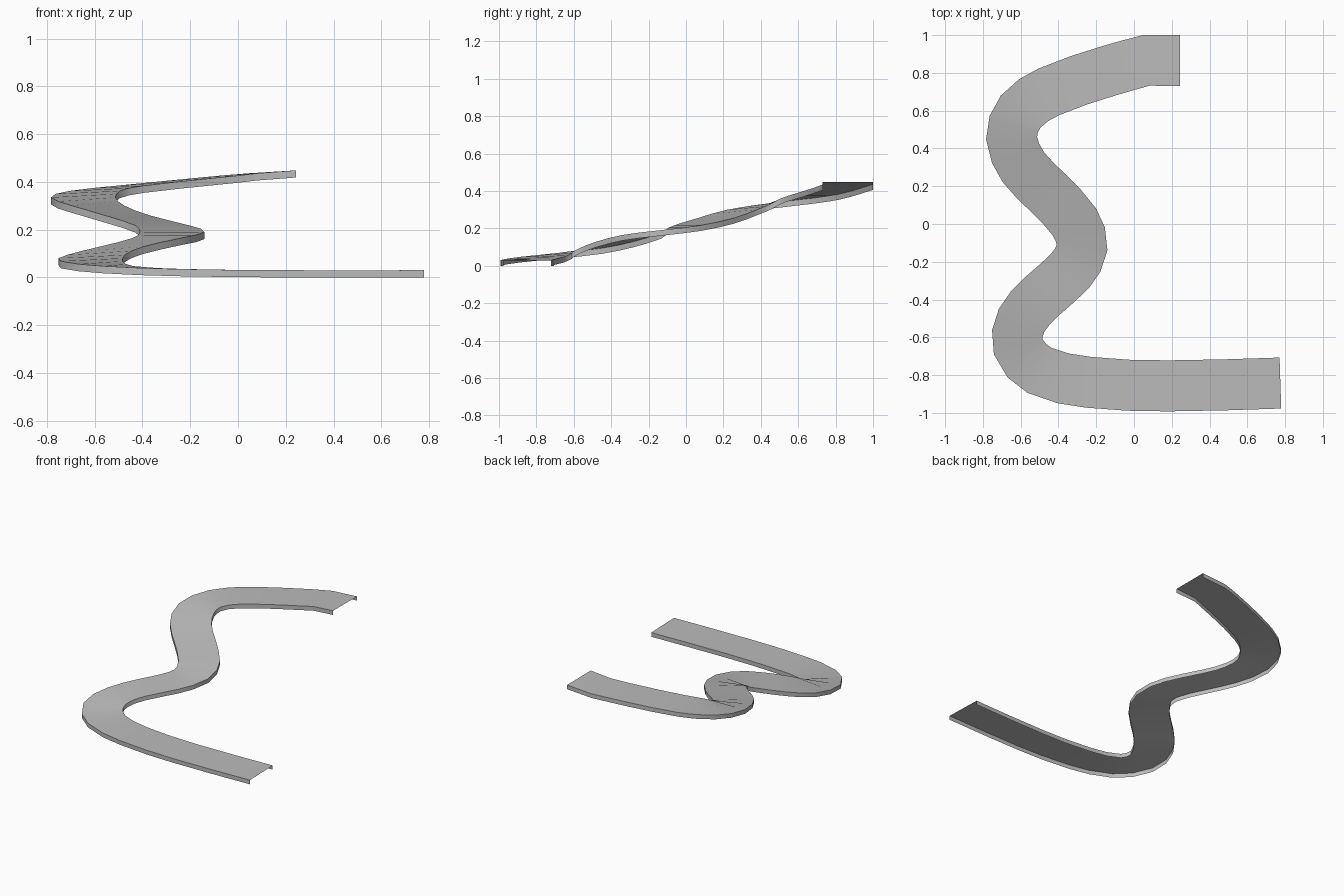
import bpy, bmesh, math
from mathutils import Vector
from mathutils.geometry import interpolate_bezier

cube = bpy.data.objects.get("Cube")
if cube:
    bpy.data.objects.remove(cube, do_unlink=True)

HALF_WIDTH = 0.135
SKIRT = 0.03

# One plain grey for the whole road
grey = bpy.data.materials.new("road grey")
grey.use_nodes = True
colour = (0.5, 0.5, 0.5, 1)
grey.diffuse_color = colour
grey.node_tree.nodes["Principled BSDF"].inputs["Base Color"].default_value = colour

# Centre line knots of the winding, climbing road
knots = [Vector(p) for p in (
    (.775, -.842, .03), (.18, -.857, .03), (-.24, -.838, .035),
    (-.5, -.775, .047), (-.613, -.65, .068), (-.595, -.51, .094),
    (-.49, -.385, .128), (-.34, -.25, .165), (-.275, -.125, .19),
    (-.315, .01, .217), (-.455, .165, .257), (-.585, .3, .3),
    (-.648, .455, .335), (-.6, .595, .362), (-.45, .7, .384),
    (-.13, .812, .417), (.065, .866, .436))]
road_end = Vector((.243, .866, .448))


def tangent(i):
    """Direction of the smooth path through knot i."""
    a, b = knots[max(i - 1, 0)], knots[min(i + 1, len(knots) - 1)]
    return (b - a).normalized()


def smooth_path():
    """Two short straight pieces between each pair of knots, then a straight end."""
    path = [knots[0]]
    for i in range(len(knots) - 1):
        a, b = knots[i], knots[i + 1]
        reach = (b - a).length / 3
        path += interpolate_bezier(a, a + tangent(i) * reach,
                                   b - tangent(i + 1) * reach, b, 3)[1:]
    return path + [road_end]


def side_vector(path, i):
    """Level vector from the centre to the left edge, mitred at the corner."""
    before = path[i] - path[max(i - 1, 0)]
    after = path[min(i + 1, len(path) - 1)] - path[i]
    flat = before.xy.normalized() + after.xy.normalized() if before.length and after.length \
        else (before + after).xy
    flat.normalize()
    return Vector((-flat.y, flat.x, 0)) * HALF_WIDTH


# Sweep an open channel: skirt, deck, skirt
path = smooth_path()
drop = Vector((0, 0, -SKIRT))
bm = bmesh.new()
rows = []
for i, centre in enumerate(path):
    side = side_vector(path, i)
    left, right = centre + side, centre - side
    rows.append([bm.verts.new(p) for p in (left + drop, left, right, right + drop)])
for a, b in zip(rows, rows[1:]):
    for k in range(3):
        bm.faces.new((a[k], a[k + 1], b[k + 1], b[k]))

mesh = bpy.data.meshes.new("road")
bm.to_mesh(mesh)
bm.free()
mesh.materials.append(grey)
road = bpy.data.objects.new("road", mesh)
bpy.context.collection.objects.link(road)

# Smooth deck with crisp rims
bpy.ops.object.select_all(action="DESELECT")
road.select_set(True)
bpy.context.view_layer.objects.active = road
bpy.ops.object.shade_smooth_by_angle(angle=math.radians(30))
